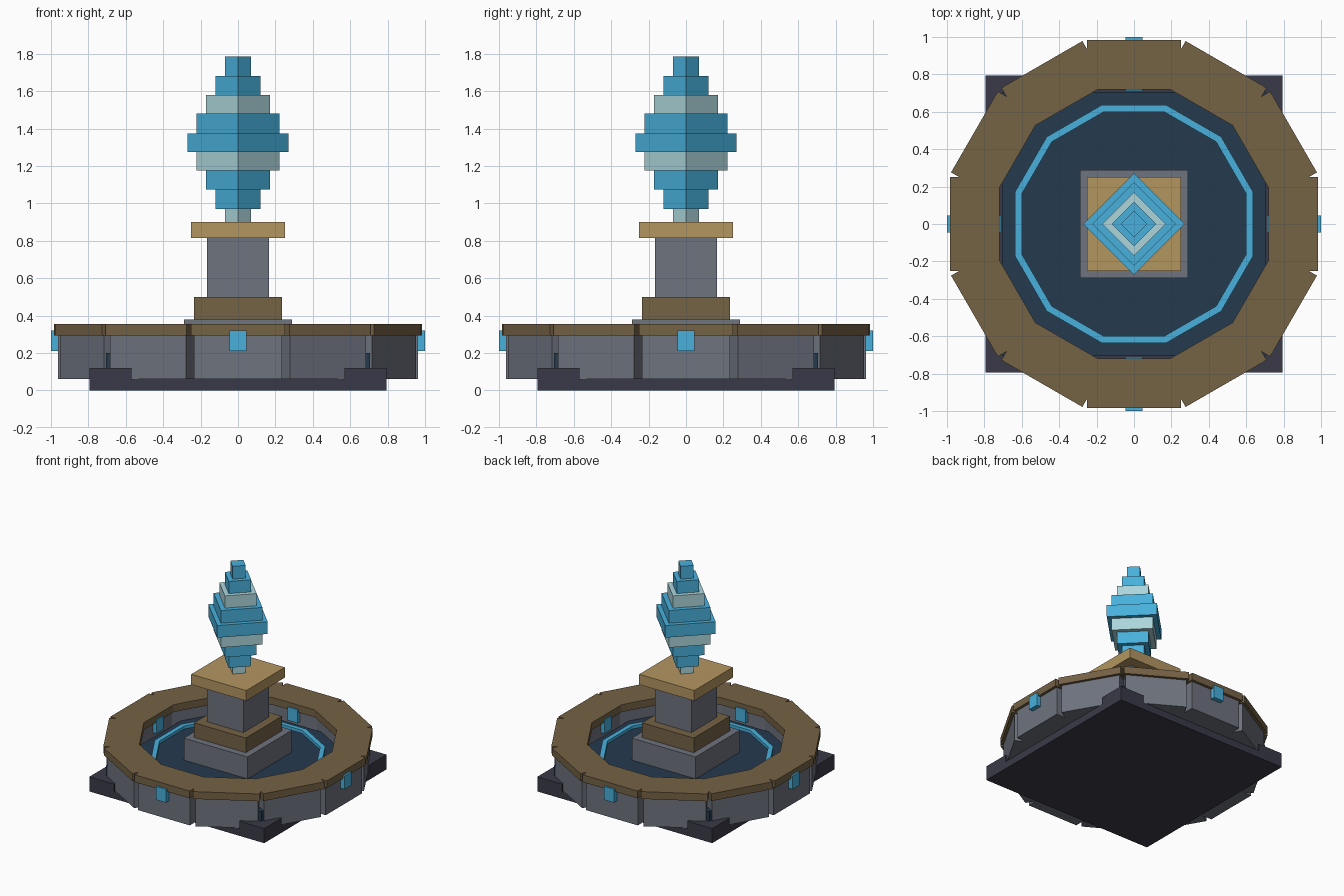
import bpy, math
from mathutils import Matrix

if "Cube" in bpy.data.objects:
    bpy.data.objects.remove(bpy.data.objects["Cube"])


def material(name, r, g, b):
    m = bpy.data.materials.new(name)
    lin = [(c / 255 / 12.92) if c < 11 else ((c / 255 + 0.055) / 1.055) ** 2.4 for c in (r, g, b)]
    m.diffuse_color = (*lin, 1)
    m.use_nodes = True
    m.node_tree.nodes["Principled BSDF"].inputs["Base Color"].default_value = m.diffuse_color
    return m


STONE = material("grey stone", 110, 115, 126)
DARK = material("dark stone", 58, 58, 72)
BROWN = material("brown trim", 117, 98, 69)
TAN = material("tan slab", 180, 150, 97)
WATER = material("deep water", 37, 58, 78)
BLUE = material("bright blue", 72, 176, 220)
PALE = material("pale crystal", 172, 214, 220)


def box(name, x, y, z, mat, turn=0):
    """Box spanning the (min, max) ranges, turned about the z axis."""
    verts = [(a, b, c) for a in x for b in y for c in z]
    faces = [(0, 1, 3, 2), (4, 6, 7, 5), (0, 4, 5, 1), (2, 3, 7, 6), (0, 2, 6, 4), (1, 5, 7, 3)]
    me = bpy.data.meshes.new(name)
    me.from_pydata(verts, [], faces)
    me.transform(Matrix.Rotation(math.radians(turn), 4, 'Z'))
    me.materials.append(mat)
    ob = bpy.data.objects.new(name, me)
    bpy.context.collection.objects.link(ob)
    return ob


def block(name, half, z, mat, turn=0):
    return box(name, (-half, half), (-half, half), z, mat, turn)


# Square foot with raised corners, and the water slab
block("base_plate", 0.795, (0, 0.06), DARK)
for i in range(4):
    box("base_corner", (0.57, 0.795), (0.57, 0.795), (0, 0.12), DARK, 90 * i)
block("water", 0.705, (0.06, 0.20), WATER)

# Twelve-sided basin: wall, rim and floating ring segments
for i in range(12):
    a = 30 * i
    box("basin_wall", (-0.235, 0.235), (0.74, 0.962), (0.06, 0.295), STONE, a)
    box("basin_rim", (-0.25, 0.25), (0.72, 0.985), (0.295, 0.355), BROWN, a)
    box("water_ring", (-0.17, 0.17), (0.60, 0.637), (0.19, 0.225), BLUE, a)

# Glowing inserts through the wall on four sides
for i in range(4):
    box("wall_insert", (-0.045, 0.045), (0.71, 1.0), (0.21, 0.32), BLUE, 90 * i)

# Central pedestal
block("pedestal_foot", 0.29, (0.06, 0.38), STONE)
block("pedestal_trim", 0.235, (0.38, 0.50), BROWN)
block("pedestal_shaft", 0.165, (0.50, 0.815), STONE)
block("pedestal_cap", 0.25, (0.815, 0.90), TAN)

# Stepped crystal: half diagonal, top height, colour
z = 0.90
for diag, top, mat in [(0.07, 0.97, PALE), (0.12, 1.075, BLUE), (0.17, 1.175, BLUE),
                       (0.222, 1.275, PALE), (0.27, 1.375, BLUE), (0.222, 1.48, BLUE),
                       (0.17, 1.58, PALE), (0.12, 1.68, BLUE), (0.07, 1.785, BLUE)]:
    block("crystal_step", diag / math.sqrt(2), (z, top), mat, 45)
    z = top
